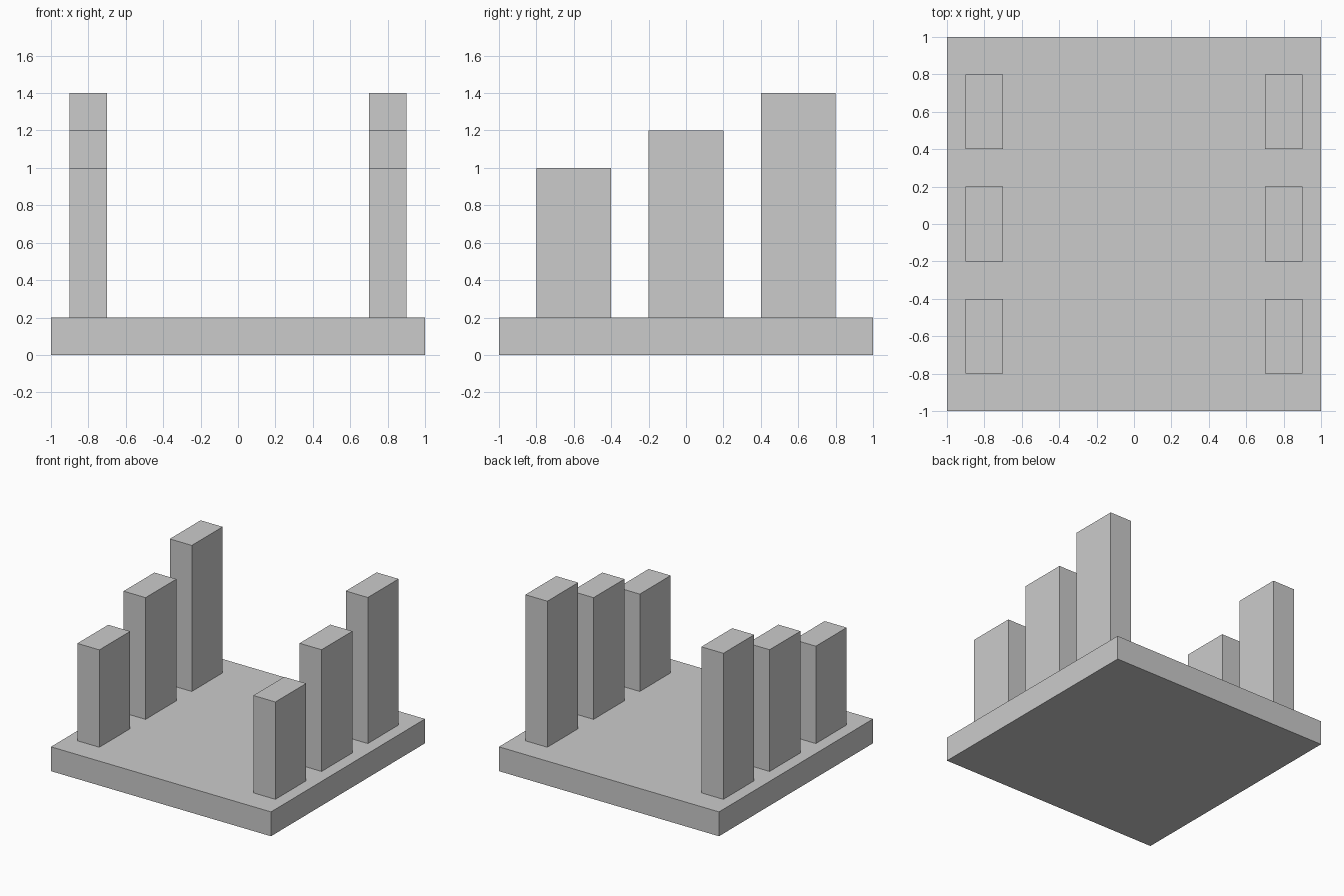
import bpy

if "Cube" in bpy.data.objects:
    bpy.data.objects.remove(bpy.data.objects["Cube"])


def box(name, low, high):
    """Add a flat-faced box spanning two opposite corners."""
    centre = [(a + b) / 2 for a, b in zip(low, high)]
    size = [b - a for a, b in zip(low, high)]
    bpy.ops.mesh.primitive_cube_add(size=1, location=centre)
    obj = bpy.context.object
    obj.name = name
    obj.scale = size
    bpy.ops.object.transform_apply(location=False, rotation=False, scale=True)
    return obj


BASE_TOP = 0.2

# Square base slab
box("base", (-1, -1, 0), (1, 1, BASE_TOP))

# Two rows of pillars, rising in height from front to back
for row, y, top in (("front", -0.6, 1.0), ("middle", 0.0, 1.2), ("back", 0.6, 1.4)):
    for side, x in (("left", -0.8), ("right", 0.8)):
        box(f"{row}_{side}_pillar", (x - 0.1, y - 0.2, BASE_TOP), (x + 0.1, y + 0.2, top))
